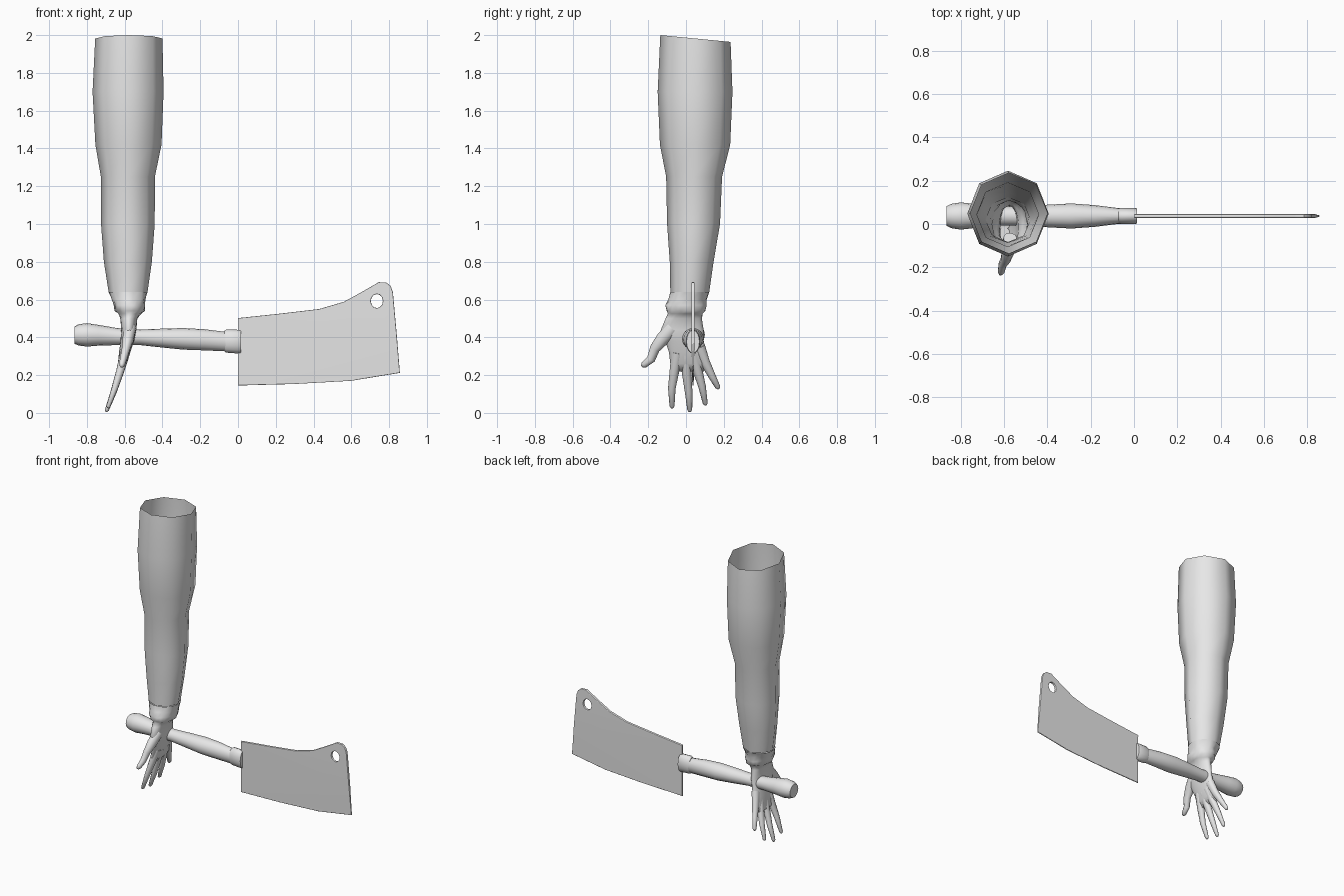
import bpy, bmesh, math
from mathutils import Vector

cube = bpy.data.objects.get("Cube")
if cube:
    bpy.data.objects.remove(cube)

grey = bpy.data.materials.new("plain grey")
grey.use_nodes = True
grey.diffuse_color = (0.8, 0.8, 0.8, 1)
grey.node_tree.nodes["Principled BSDF"].inputs["Base Color"].default_value = (0.8, 0.8, 0.8, 1)


def finish(obj, angle):
    obj.data.materials.clear()
    obj.data.materials.append(grey)
    bpy.ops.object.select_all(action="DESELECT")
    obj.select_set(True)
    bpy.context.view_layer.objects.active = obj
    bpy.ops.object.shade_smooth_by_angle(angle=math.radians(angle))


def loft(name, rings, sides, cap_start=True, cap_end=True, angle=50, ripple=None):
    """Skin a list of (centre, u radius vector, v radius vector) rings."""
    bm = bmesh.new()
    loops = []
    for k, (c, u, v) in enumerate(rings):
        loop = []
        for i in range(sides):
            a = math.tau * i / sides
            s = ripple(k, a) if ripple else 1
            loop.append(bm.verts.new(Vector(c) + (Vector(u) * math.cos(a) + Vector(v) * math.sin(a)) * s))
        loops.append(loop)
    for a, b in zip(loops, loops[1:]):
        for i in range(sides):
            j = (i + 1) % sides
            bm.faces.new((a[i], a[j], b[j], b[i]))
    if cap_start:
        bm.faces.new(loops[0][::-1])
    if cap_end:
        bm.faces.new(loops[-1])
    bmesh.ops.recalc_face_normals(bm, faces=bm.faces)
    mesh = bpy.data.meshes.new(name)
    bm.to_mesh(mesh)
    bm.free()
    obj = bpy.data.objects.new(name, mesh)
    bpy.context.collection.objects.link(obj)
    finish(obj, angle)
    return obj


def upright(rows, slant=0):
    """Rings from (z, centre x, centre y, radius x, radius y)."""
    return [((x, y, z), (rx, 0, 0), (0, ry, slant if k == len(rows) - 1 else 0))
            for k, (z, x, y, rx, ry) in enumerate(rows)]


# Sleeve: open eight-sided tube with a slanted top rim
loft("sleeve", upright([
    (0.64, -0.582, 0.02, 0.103, 0.103),
    (0.80, -0.583, 0.03, 0.127, 0.116),
    (1.00, -0.583, 0.04, 0.142, 0.140),
    (1.25, -0.583, 0.043, 0.143, 0.148),
    (1.42, -0.580, 0.048, 0.175, 0.186),
    (1.70, -0.582, 0.048, 0.188, 0.198),
    (1.982, -0.578, 0.050, 0.178, 0.186)], slant=-0.018),
    8, False, False, angle=80)

# Gathered cuff, wrist and palm in one skin
loft("cuff_and_palm", upright([
    (0.22, -0.626, 0.015, 0.014, 0.080),
    (0.26, -0.612, 0.015, 0.024, 0.098),
    (0.32, -0.600, 0.008, 0.030, 0.098),
    (0.38, -0.586, -0.008, 0.036, 0.102),
    (0.44, -0.578, -0.020, 0.040, 0.113),
    (0.50, -0.578, -0.012, 0.045, 0.096),
    (0.525, -0.572, -0.004, 0.060, 0.090),
    (0.54, -0.573, 0.000, 0.078, 0.105),
    (0.57, -0.575, 0.000, 0.082, 0.108),
    (0.60, -0.579, 0.008, 0.090, 0.098),
    (0.64, -0.582, 0.020, 0.103, 0.103)]),
    24, True, False, angle=70,
    ripple=lambda k, a: 1 + 0.05 * math.sin(6 * a + 2 * k) if 5 < k < 10 else 1)


def hand_x(z):
    """The hand leans towards -x as it goes down."""
    return -0.70 + 0.40 * z - 0.25 * z * z


def digit(name, path, radii):
    pts = [Vector((hand_x(z), y, z)) for y, z in path]
    # rounded tip
    way = (pts[-1] - pts[-2]).normalized()
    pts.append(pts[-1] + way * radii[-1] * 0.8)
    radii = list(radii) + [radii[-1] * 0.45]
    rings = []
    for i, p in enumerate(pts):
        d = (pts[min(i + 1, len(pts) - 1)] - pts[max(i - 1, 0)]).normalized()
        side = d.cross(Vector((1, 0, 0))).normalized()
        rings.append((p, side * radii[i], d.cross(side) * radii[i] * 0.85))
    loft(name, rings, 10, angle=70)


# Fingers and thumb as tapered tubes (y, z)
digit("thumb", [(-0.07, 0.45), (-0.125, 0.39), (-0.165, 0.34), (-0.185, 0.285), (-0.222, 0.255)],
      (0.040, 0.036, 0.027, 0.023, 0.018))
digit("index_finger", [(-0.045, 0.32), (-0.06, 0.23), (-0.075, 0.13), (-0.074, 0.035)],
      (0.032, 0.026, 0.020, 0.013))
digit("middle_finger", [(0.0, 0.31), (0.003, 0.22), (0.014, 0.11), (0.020, 0.015)],
      (0.032, 0.026, 0.020, 0.013))
digit("ring_finger", [(0.04, 0.32), (0.06, 0.23), (0.085, 0.14), (0.102, 0.05)],
      (0.032, 0.026, 0.020, 0.013))
digit("little_finger", [(0.07, 0.35), (0.10, 0.27), (0.135, 0.20), (0.168, 0.137)],
      (0.032, 0.026, 0.020, 0.014))

# Cleaver handle and ferrule along x
MID = 0.037


def turned(name, rows):
    """Rings along x from (x, centre z, radius y, radius z)."""
    loft(name, [((x, MID, z), (0, ry, 0), (0, 0, rz)) for x, z, ry, rz in rows], 16)


turned("handle", [
    (-0.865, 0.412, 0.046, 0.046), (-0.845, 0.413, 0.056, 0.056), (-0.80, 0.413, 0.063, 0.062),
    (-0.74, 0.411, 0.056, 0.055), (-0.64, 0.404, 0.045, 0.045), (-0.52, 0.400, 0.044, 0.041),
    (-0.40, 0.396, 0.052, 0.050), (-0.29, 0.392, 0.058, 0.057), (-0.18, 0.387, 0.050, 0.056),
    (-0.06, 0.377, 0.035, 0.051)])
turned("ferrule", [
    (-0.072, 0.380, 0.034, 0.054), (-0.062, 0.380, 0.038, 0.061),
    (0.005, 0.377, 0.038, 0.063), (0.015, 0.377, 0.034, 0.060)])

# Blade: filled outline with a hanging hole, bevelled rim
curve = bpy.data.curves.new("blade", "CURVE")
curve.dimensions = "2D"
curve.fill_mode = "BOTH"
curve.extrude = 0.005
curve.bevel_depth = 0.004
curve.bevel_resolution = 1
curve.offset = -0.004
outline = [(0, 0.145), (0.3, 0.153), (0.6, 0.170), (0.857, 0.212), (0.84, 0.42), (0.82, 0.64),
           (0.808, 0.672), (0.785, 0.69), (0.745, 0.692), (0.65, 0.637), (0.56, 0.588),
           (0.43, 0.55), (0.2, 0.523), (0, 0.502)]
hole = [(0.735 + 0.032 * math.cos(a), 0.592 + 0.037 * math.sin(a))
        for a in [-math.tau * i / 12 for i in range(12)]]
for pts in (outline, hole):
    spline = curve.splines.new("POLY")
    spline.points.add(len(pts) - 1)
    spline.use_cyclic_u = True
    for p, (x, y) in zip(spline.points, pts):
        p.co = (x, y, 0, 1)
blade = bpy.data.objects.new("blade", curve)
bpy.context.collection.objects.link(blade)
blade.location = (0, MID, 0)
blade.rotation_euler = (math.pi / 2, 0, 0)
bpy.ops.object.select_all(action="DESELECT")
blade.select_set(True)
bpy.context.view_layer.objects.active = blade
bpy.ops.object.convert(target="MESH")
# thin the cutting edge
for v in blade.data.vertices:
    if v.co.y < 0.225:
        v.co.z *= 0.4
finish(blade, 30)
